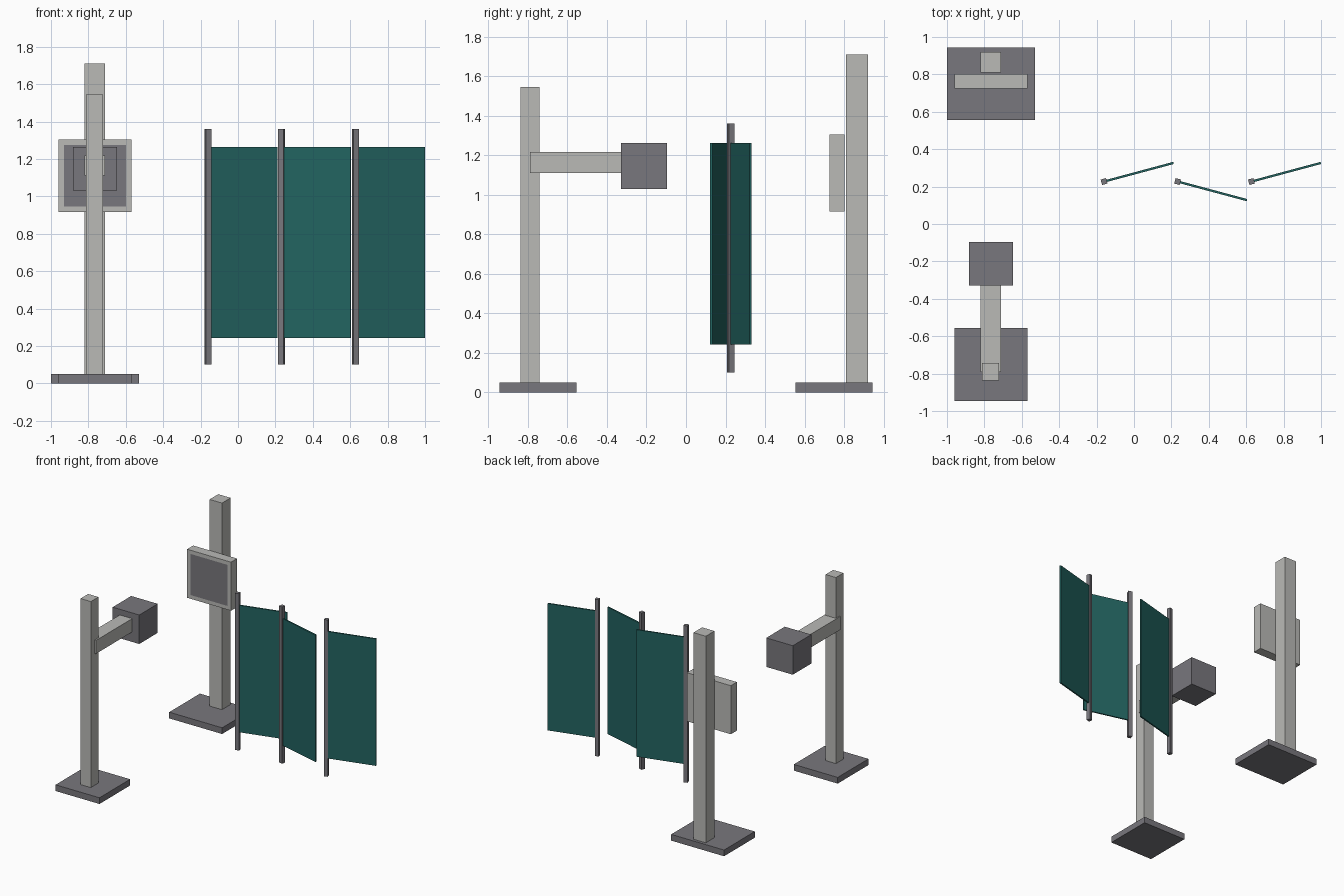
import bpy, bmesh
from math import radians
from mathutils import Matrix, Vector

cube = bpy.data.objects.get("Cube")
if cube:
    bpy.data.objects.remove(cube, do_unlink=True)


def material(name, r, g, b):
    m = bpy.data.materials.new(name)
    m.use_nodes = True
    m.diffuse_color = (r, g, b, 1)
    bsdf = next(n for n in m.node_tree.nodes if n.type == "BSDF_PRINCIPLED")
    bsdf.inputs["Base Color"].default_value = (r, g, b, 1)
    return m


LIGHT = material("light_grey", 0.49, 0.49, 0.47)
DARK = material("dark_grey", 0.19, 0.185, 0.205)
TEAL = material("teal", 0.016, 0.125, 0.117)


def box(name, x, y, z, mats, transform=Matrix(), inset=0):
    """Box from (min, max) ranges; inset marks a bordered front face."""
    lo, hi = (Vector(v) for v in zip(x, y, z))
    bm = bmesh.new()
    bmesh.ops.create_cube(bm, size=1)
    bm.transform(Matrix.Translation((lo + hi) / 2) @ Matrix.Diagonal((hi - lo).to_4d()))
    if inset:
        bm.normal_update()
        front = min(bm.faces, key=lambda f: f.normal.y)
        bmesh.ops.inset_region(bm, faces=[front], thickness=inset, use_even_offset=True)
        front.material_index = 1
    mesh = bpy.data.meshes.new(name)
    bm.to_mesh(mesh)
    bm.free()
    for m in mats:
        mesh.materials.append(m)
    obj = bpy.data.objects.new(name, mesh)
    obj.matrix_world = transform
    bpy.context.collection.objects.link(obj)
    return obj


# Rear stand with framed square screen
box("rear_base", (-1, -0.53), (0.555, 0.945), (0, 0.05), [DARK])
box("rear_post", (-0.82, -0.71), (0.81, 0.92), (0.05, 1.71), [LIGHT])
box("rear_screen", (-0.96, -0.57), (0.725, 0.802), (0.915, 1.305), [LIGHT, DARK], inset=0.03)

# Front stand with arm and box head
box("front_base", (-0.96, -0.57), (-0.945, -0.555), (0, 0.05), [DARK])
box("front_post", (-0.813, -0.722), (-0.838, -0.742), (0.05, 1.545), [LIGHT])
box("front_arm", (-0.82, -0.71), (-0.79, -0.33), (1.11, 1.217), [LIGHT])
box("front_head", (-0.883, -0.647), (-0.33, -0.095), (1.03, 1.263), [DARK])

# Zigzag panels, each hinged on its own pole
for i, x in enumerate((-0.16, 0.233, 0.628)):
    angle = radians(15 if i % 2 == 0 else -15)
    place = Matrix.Translation((x, 0.227, 0)) @ Matrix.Rotation(angle, 4, "Z")
    box(f"pole_{i + 1}", (-0.015, 0.015), (-0.015, 0.015), (0.1, 1.36), [DARK], place)
    box(f"panel_{i + 1}", (0.01, 0.384), (-0.006, 0.006), (0.243, 1.263), [TEAL], place)
